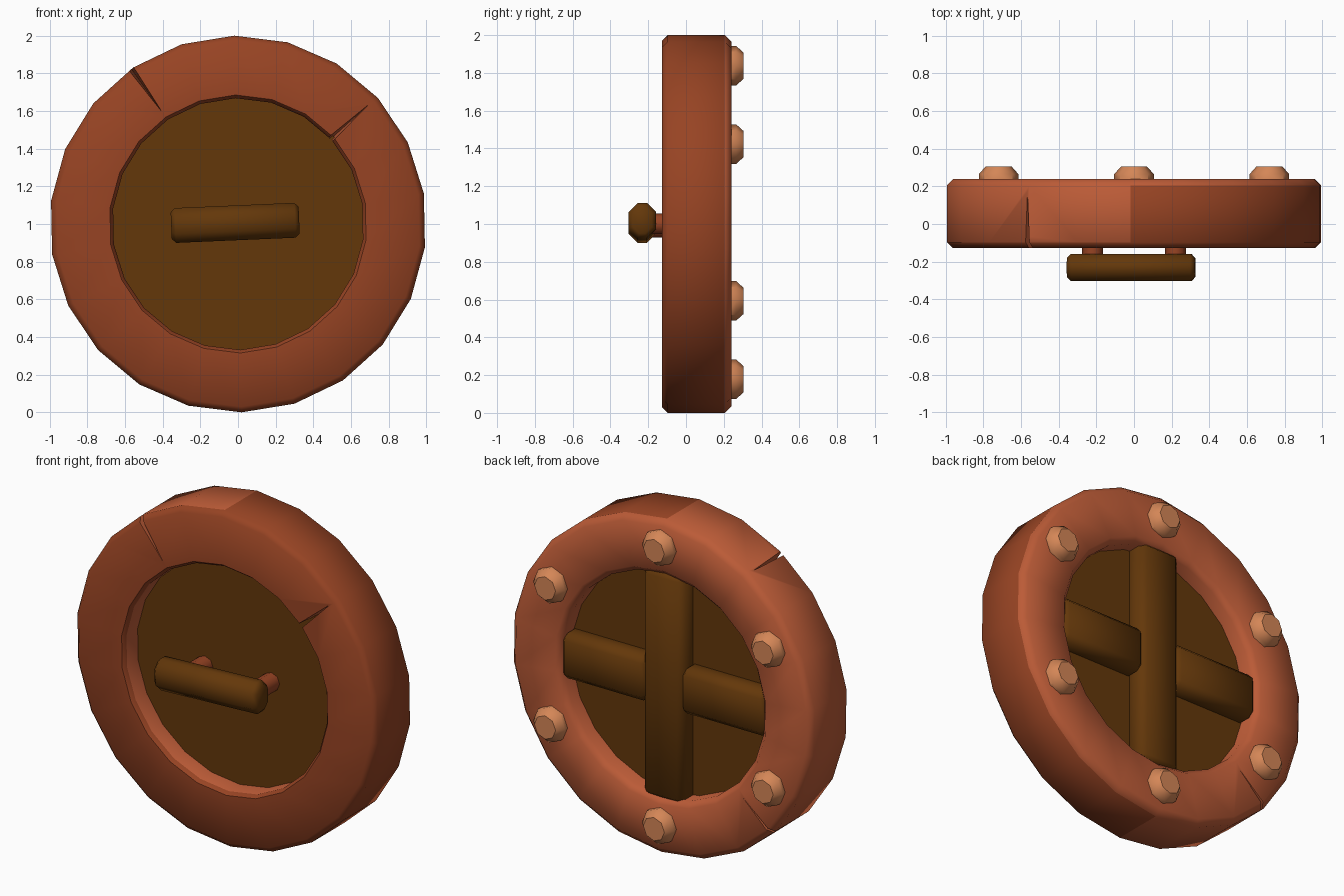
import bpy, bmesh, math
from mathutils import Matrix, Vector

if "Cube" in bpy.data.objects:
    bpy.data.objects.remove(bpy.data.objects["Cube"])


def material(name, rgb):
    m = bpy.data.materials.new(name)
    m.diffuse_color = (*rgb, 1)
    m.use_nodes = True
    m.node_tree.nodes["Principled BSDF"].inputs["Base Color"].default_value = m.diffuse_color
    return m


RUST = material("rust_red", (0.50, 0.105, 0.038))
DARK_RUST = material("dark_rust_red", (0.31, 0.057, 0.017))
COPPER = material("pale_copper", (0.66, 0.24, 0.095))
WOOD = material("dark_wood", (0.127, 0.039, 0.003))


def finish(name, bm, mat, angle=50):
    bmesh.ops.recalc_face_normals(bm, faces=bm.faces)
    me = bpy.data.meshes.new(name)
    bm.to_mesh(me)
    bm.free()
    ob = bpy.data.objects.new(name, me)
    bpy.context.collection.objects.link(ob)
    if mat:
        me.materials.append(mat)
    if angle:
        smooth(ob, angle)
    return ob


def activate(ob):
    bpy.ops.object.select_all(action='DESELECT')
    ob.select_set(True)
    bpy.context.view_layer.objects.active = ob


def smooth(ob, angle):
    activate(ob)
    bpy.ops.object.shade_smooth_by_angle(angle=math.radians(angle))


def lathe(name, profile, sides, center, mat, start=0.0, closed=False, angle=50):
    """Turn an (radius, y) profile about the y axis."""
    bm = bmesh.new()
    rings = []
    for i in range(sides):
        a = start + i * math.tau / sides
        rings.append([bm.verts.new((center[0] + r * math.cos(a), y,
                                    center[1] + r * math.sin(a))) for r, y in profile])
    n = len(profile)
    for i in range(sides):
        p, q = rings[i], rings[(i + 1) % sides]
        for j in range(n if closed else n - 1):
            k = (j + 1) % n
            bm.faces.new((p[j], p[k], q[k], q[j]))
    if not closed:
        bm.faces.new([r[0] for r in rings])
        bm.faces.new([r[-1] for r in rings])
    return finish(name, bm, mat, angle)


def bar(name, center, size, axis, long_bevel, end_bevel, tilt=0.0):
    """Box with chamfered long edges, then chamfered ends."""
    bm = bmesh.new()
    bmesh.ops.create_cube(bm, size=1)
    bmesh.ops.scale(bm, vec=size, verts=bm.verts)

    def is_long(e):
        return abs(e.verts[0].co[axis] - e.verts[1].co[axis]) > 0.01
    for offset, want in ((long_bevel, True), (end_bevel, False)):
        bmesh.ops.bevel(bm, geom=[e for e in bm.edges if is_long(e) == want],
                        offset=offset, segments=1, affect='EDGES', profile=0.5)
    bm.transform(Matrix.Translation(center) @ Matrix.Rotation(tilt, 4, 'Y'))
    return finish(name, bm, WOOD)


def crack(ring, base, tip, width, y_face, y_end):
    """Cut a tapering wedge: wide at base on the face, closing at tip and y_end."""
    b, t = Vector((base[0], 0, base[1])), Vector((tip[0], 0, tip[1]))
    d = (b - t).normalized()
    side = Vector((d.z, 0, -d.x)) * width / 2
    face, end = Vector((0, y_face, 0)), Vector((0, y_end, 0))
    bm = bmesh.new()
    v = [bm.verts.new(p) for p in (b + side + face, b - side + face, t + face, b + end)]
    for f in ((0, 1, 2), (0, 1, 3), (1, 2, 3), (2, 0, 3)):
        bm.faces.new([v[i] for i in f])
    cutter = finish("crack_cutter", bm, None, 0)
    cutter.hide_render = True
    activate(ring)
    mod = ring.modifiers.new("crack", 'BOOLEAN')
    mod.operation, mod.solver, mod.object = 'DIFFERENCE', 'EXACT', cutter
    bpy.ops.object.modifier_apply(modifier=mod.name)
    bpy.data.objects.remove(cutter)


# Heavy rim with bevelled edges and three cracks
SIDES, START = 22, math.radians(91.1)
rim = lathe("rim", [(0.97, -0.127), (1.0, -0.097), (1.0, 0.205), (0.965, 0.24),
                    (0.70, 0.24), (0.668, 0.205), (0.668, -0.105), (0.685, -0.127)],
            SIDES, (0, 1), RUST, START, closed=True, angle=0)
crack(rim, (-0.585, 1.85), (-0.40, 1.59), 0.034, -0.135, 0.21)
crack(rim, (0.475, 1.435), (0.70, 1.64), 0.034, -0.135, 0.12)
crack(rim, (-0.75, 0.30), (-0.535, 0.495), 0.02, 0.25, 0.0)
# Front face and right-hand outer wall are the darker red
rim.data.materials.append(DARK_RUST)
for p in rim.data.polygons:
    c = p.center
    outer = math.hypot(c.x, c.z - 1) > 0.9 and abs(p.normal.y) < 0.85
    if p.normal.y < -0.5 or (outer and c.x > 0.04 and p.normal.y < 0.4):
        p.material_index = 1
smooth(rim, 50)

# Wooden panel set into the rim
lathe("panel", [(0.69, 0.0), (0.69, 0.125)], SIDES, (0, 1), WOOD, START)

# Cross braces on the back
bar("vertical_brace", (0, 0.15, 1), (0.27, 0.16, 1.36), 2, 0.035, 0.03)
for s, n in ((-1, "left"), (1, "right")):
    bar(n + "_brace", (s * 0.395, 0.148, 1), (0.56, 0.16, 0.27), 0, 0.035, 0.03)

# Six domed studs around the back of the rim
for i in range(6):
    a = math.radians(30 + 60 * i)
    lathe(f"stud_{i + 1}", [(0.105, 0.22), (0.105, 0.265), (0.07, 0.304)], 8,
          (0.83 * math.cos(a), 1.008 + 0.83 * math.sin(a)), COPPER, angle=45)

# Slightly tilted handle on two posts
bar("handle", (-0.015, -0.231, 1.006), (0.68, 0.145, 0.185), 0, 0.048, 0.022,
    math.radians(-2.5))
for s, n in ((-1, "left"), (1, "right")):
    lathe(n + "_handle_post", [(0.055, -0.2), (0.055, 0.02)], 8,
          (s * 0.22, 0.992 + s * 0.009), DARK_RUST)
